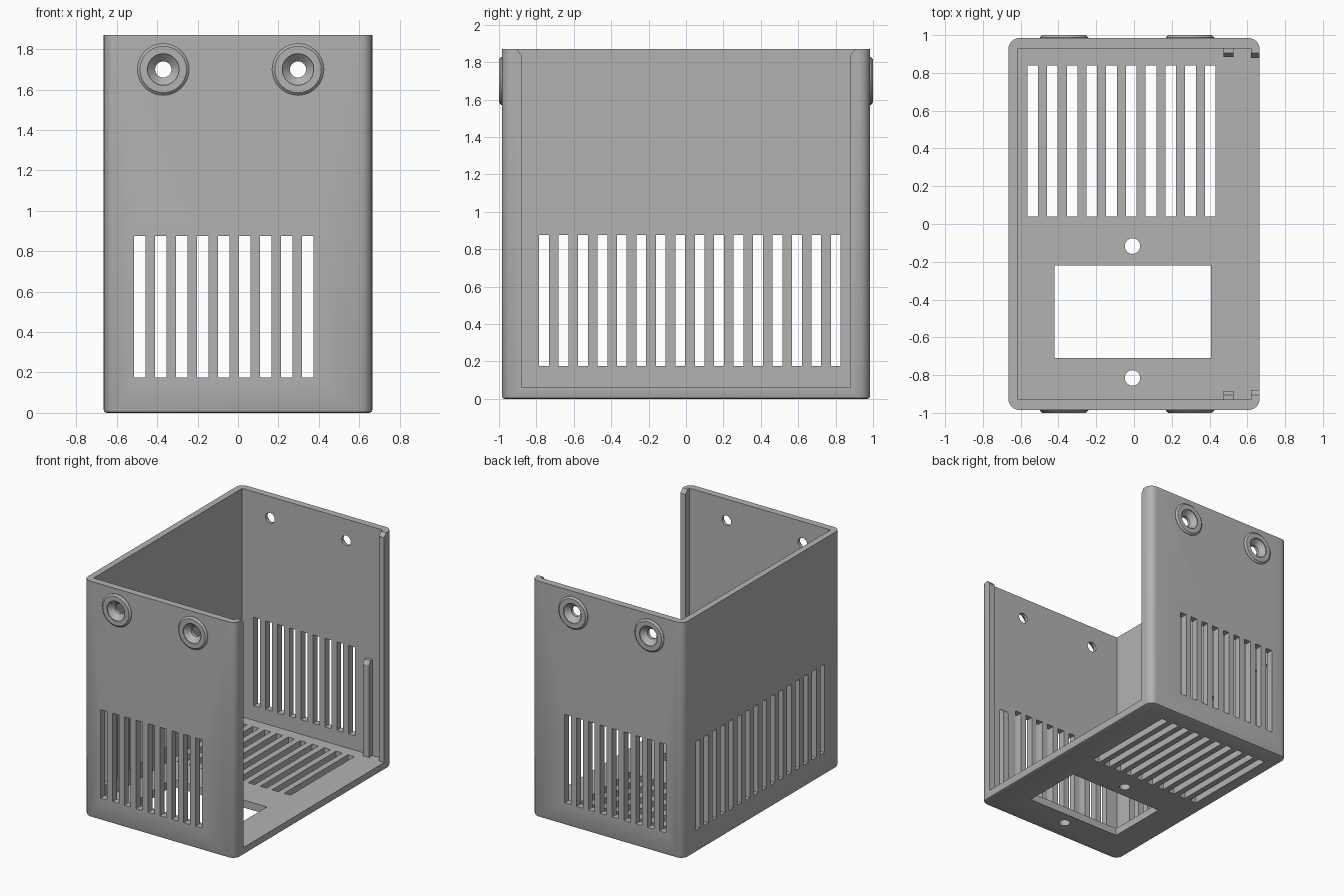
import bpy, bmesh, math
from mathutils import Matrix, Vector

scene_cube = bpy.data.objects.get("Cube")
if scene_cube:
    bpy.data.objects.remove(scene_cube, do_unlink=True)

grey = bpy.data.materials.new("plain_grey")
grey.use_nodes = True
colour = (0.45, 0.45, 0.45, 1)
grey.diffuse_color = colour
grey.node_tree.nodes["Principled BSDF"].inputs["Base Color"].default_value = colour

X, Y, H = 0.665, 0.985, 1.87      # half width, half depth, height
WALL, FLOOR = 0.055, 0.06
IN_X, IN_Y = -X + 0.05, Y - WALL  # inner wall planes
PITCH, SLOT = 0.104, 0.056
LOW, HIGH = 0.175, 0.875          # wall slot heights


def make(name, bm):
    bmesh.ops.recalc_face_normals(bm, faces=bm.faces)
    mesh = bpy.data.meshes.new(name)
    bm.to_mesh(mesh)
    bm.free()
    mesh.materials.append(grey)
    ob = bpy.data.objects.new(name, mesh)
    bpy.context.collection.objects.link(ob)
    return ob


def box(bm, x, y, z):
    size = [b - a for a, b in (x, y, z)]
    mid = [(a + b) / 2 for a, b in (x, y, z)]
    mat = Matrix.Translation(mid) @ Matrix.Diagonal((*size, 1))
    return bmesh.ops.create_cube(bm, size=1, matrix=mat)["verts"]


def prism(bm, points, x0, x1):
    """Extrude a (y, z) outline along x."""
    face = bm.faces.new([bm.verts.new((x0, y, z)) for y, z in points])
    new = bmesh.ops.extrude_face_region(bm, geom=[face])["geom"]
    verts = [v for v in new if isinstance(v, bmesh.types.BMVert)]
    bmesh.ops.translate(bm, verts=verts, vec=(x1 - x0, 0, 0))


def lathe(bm, profile, x, z, side, n=40):
    """Solid of (radius, y) rings about a y axis, on the front or back."""
    rings = []
    for r, y in profile:
        rings.append([bm.verts.new((x + r * math.cos(a), side * y, z + r * math.sin(a)))
                      for a in (math.tau * i / n for i in range(n))])
    for a, b in zip(rings, rings[1:]):
        for i in range(n):
            j = (i + 1) % n
            bm.faces.new((a[i], a[j], b[j], b[i]))
    bm.faces.new(rings[0])
    bm.faces.new(rings[-1])


def combine(target, bm, operation):
    tool = make("helper", bm)
    tool.hide_render = True
    mod = target.modifiers.new("combine", 'BOOLEAN')
    mod.operation, mod.solver, mod.object = operation, 'EXACT', tool
    bpy.context.view_layer.objects.active = target
    bpy.ops.object.modifier_apply(modifier=mod.name)
    bpy.data.objects.remove(tool, do_unlink=True)


# Outer block with rounded corners and softened bottom edge
bm = bmesh.new()
box(bm, (-X, X), (-Y, Y), (0, H))
upright = [e for e in bm.edges if abs(e.verts[0].co.z - e.verts[1].co.z) > 1]
bmesh.ops.bevel(bm, geom=upright, offset=0.06, segments=6, profile=0.5, affect='EDGES')
bottom = [e for e in bm.edges if all(v.co.z < 0.001 for v in e.verts)]
bmesh.ops.bevel(bm, geom=bottom, offset=0.015, segments=2, profile=0.5, affect='EDGES')
case = make("open_case", bm)

# Main cavity
bm = bmesh.new()
box(bm, (IN_X, 0.62), (-IN_Y, IN_Y), (FLOOR, 2.2))
combine(case, bm, 'DIFFERENCE')

# Side opening, leaving a lip on each edge with a chamfered top
bm = bmesh.new()
half = [(0.88, FLOOR), (0.88, H - 0.03), (0.905, H), (0.905, 2.2)]
prism(bm, half + [(-y, z) for y, z in reversed(half)], 0.55, 0.9)
combine(case, bm, 'DIFFERENCE')

# Raised screw bosses on front and back
screws = [(x, side) for x in (-0.37, 0.297) for side in (-1, 1)]
bm = bmesh.new()
for x, side in screws:
    lathe(bm, [(0.128, 0.96), (0.128, 0.988), (0.115, 1.0)], x, 1.7, side)
combine(case, bm, 'UNION')

# Countersunk screw holes
bm = bmesh.new()
for x, side in screws:
    lathe(bm, [(0.04, 0.85), (0.04, 0.955), (0.078, 0.993), (0.078, 1.05)], x, 1.7, side)
combine(case, bm, 'DIFFERENCE')

# Vent slots in front, back, closed side and floor
bm = bmesh.new()
for i in range(9):
    x = -0.514 + i * PITCH
    for side in (-1, 1):
        box(bm, (x, x + SLOT), sorted((side * 0.9, side * 1.05)), (LOW, HIGH))
for i in range(16):
    y = -0.785 + i * PITCH
    box(bm, (-0.75, -0.56), (y, y + SLOT - 0.004), (LOW, HIGH))
for i in range(10):
    x = -0.565 + i * PITCH * 1.005
    box(bm, (x, x + SLOT), (0.04, 0.84), (-0.05, 0.1))
# Socket window in the floor
box(bm, (-0.422, 0.408), (-0.71, -0.22), (-0.05, 0.1))
combine(case, bm, 'DIFFERENCE')

# Two round mounting holes in the floor
bm = bmesh.new()
for y in (-0.117, -0.815):
    disc = bmesh.ops.create_cone(bm, cap_ends=True, segments=40, radius1=0.041,
                                 radius2=0.041, depth=0.3)
    bmesh.ops.translate(bm, verts=disc["verts"], vec=(-0.008, y, 0))
combine(case, bm, 'DIFFERENCE')

# Short guide ribs inside the opening
bm = bmesh.new()
for side in (-1, 1):
    outline = [(0.94, 0.05), (0.885, 0.05), (0.885, 0.79), (0.905, 0.82), (0.94, 0.82)]
    prism(bm, [(side * y, z) for y, z in outline], 0.475, 0.527)
combine(case, bm, 'UNION')

bpy.ops.object.select_all(action='DESELECT')
case.select_set(True)
bpy.context.view_layer.objects.active = case
bpy.ops.object.shade_smooth_by_angle(angle=math.radians(25))
